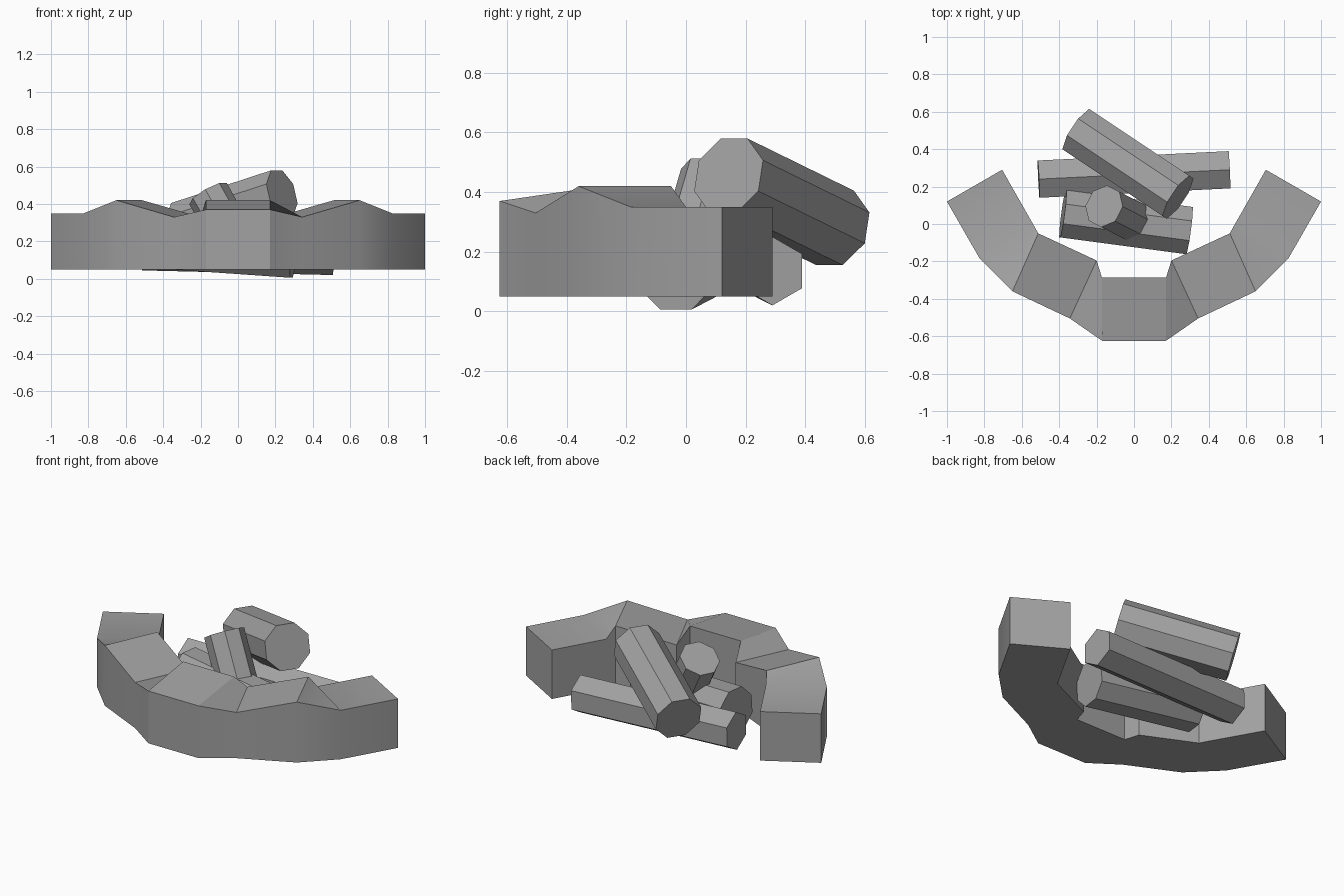
import bpy, bmesh, math
from mathutils import Vector

if "Cube" in bpy.data.objects:
    bpy.data.objects.remove(bpy.data.objects["Cube"], do_unlink=True)

grey = bpy.data.materials.new("plain_grey")
grey.use_nodes = True
COLOR = (0.36, 0.36, 0.36, 1)
grey.diffuse_color = COLOR
grey.node_tree.nodes["Principled BSDF"].inputs["Base Color"].default_value = COLOR


def finish(name, bm):
    bmesh.ops.recalc_face_normals(bm, faces=bm.faces)
    mesh = bpy.data.meshes.new(name)
    bm.to_mesh(mesh)
    bm.free()
    mesh.materials.append(grey)
    obj = bpy.data.objects.new(name, mesh)
    bpy.context.collection.objects.link(obj)
    return obj


def log(name, start, end, radius, sides, roll=0.0):
    """Straight prism between two end centres."""
    start, end = Vector(start), Vector(end)
    axis = (end - start).normalized()
    side = axis.cross(Vector((0, 0, 1))).normalized()
    up = side.cross(axis)
    bm = bmesh.new()
    rings = []
    for centre in (start, end):
        ring = []
        for i in range(sides):
            a = math.radians(roll) + math.tau * i / sides
            ring.append(bm.verts.new(centre + radius * (math.cos(a) * side + math.sin(a) * up)))
        rings.append(ring)
        bm.faces.new(ring)
    for i in range(sides):
        j = (i + 1) % sides
        bm.faces.new((rings[0][i], rings[0][j], rings[1][j], rings[1][i]))
    return finish(name, bm)


# Curved barrier: half the cross-sections (outer xyz, inner xyz), mirrored in x
BASE = 0.05
half = [
    ((1.0, 0.12, 0.35), (0.705, 0.29, 0.35)),
    ((0.825, -0.185, 0.35), (0.54, 0.0, 0.35)),
    ((0.65, -0.36, 0.42), (0.512, -0.05, 0.42)),
    ((0.343, -0.505, 0.33), (0.2, -0.195, 0.33)),
    ((0.17, -0.625, 0.37), (0.172, -0.285, 0.42)),
]
mirrored = [tuple((-x, y, z) for x, y, z in pair) for pair in reversed(half)]
bm = bmesh.new()
sections = []
for outer, inner in half + mirrored:
    points = [outer, inner, (*inner[:2], BASE), (*outer[:2], BASE)]
    sections.append([bm.verts.new(p) for p in points])
for a, b in zip(sections, sections[1:]):
    for i in range(4):
        j = (i + 1) % 4
        bm.faces.new((a[i], a[j], b[j], b[i]))
bm.faces.new(sections[0])
bm.faces.new(sections[-1])
barrier = finish("curved_barrier", bm)
bpy.ops.object.select_all(action="DESELECT")
barrier.select_set(True)
bpy.context.view_layer.objects.active = barrier
bpy.ops.object.shade_smooth_by_angle(angle=math.radians(30))

# Pile of loose logs behind the barrier
log("top_log", (0.235, 0.143, 0.455), (-0.30, 0.50, 0.28), 0.14, 8, 22.5)
log("back_log", (0.51, 0.29, 0.135), (-0.51, 0.24, 0.16), 0.115, 6, 30)
log("front_log", (0.295, -0.035, 0.133), (-0.38, 0.055, 0.18), 0.138, 8, 22.5)
log("leaning_log", (-0.16, 0.095, 0.455), (0.035, -0.005, 0.11), 0.115, 8, 22.5)
